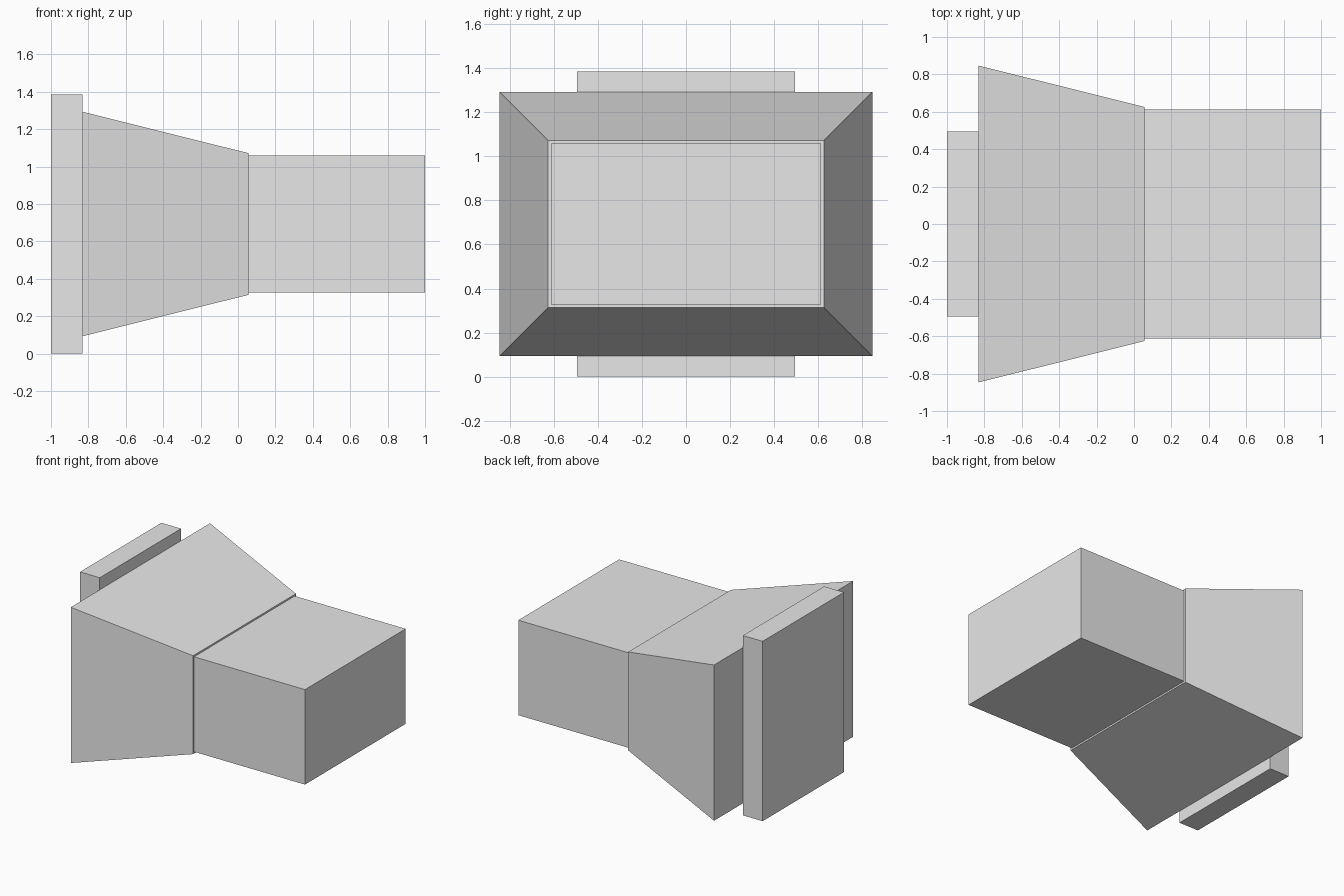
import bpy
import bmesh

cube = bpy.data.objects.get("Cube")
if cube:
    bpy.data.objects.remove(cube)

MID_Z = 0.693

grey = bpy.data.materials.new("light_grey")
grey.use_nodes = True
colour = (0.8, 0.8, 0.8, 1)
grey.diffuse_color = colour
grey.node_tree.nodes["Principled BSDF"].inputs["Base Color"].default_value = colour


def tapered_block(name, start, end):
    """Block along x; each end is (x, half width, half height)."""
    bm = bmesh.new()
    bmesh.ops.create_cube(bm, size=2)
    for v in bm.verts:
        x, half_y, half_z = start if v.co.x < 0 else end
        v.co = (x, v.co.y * half_y, MID_Z + v.co.z * half_z)
    mesh = bpy.data.meshes.new(name)
    bm.to_mesh(mesh)
    bm.free()
    mesh.materials.append(grey)
    obj = bpy.data.objects.new(name, mesh)
    bpy.context.collection.objects.link(obj)


# Upright plate, flared middle and straight block
tapered_block("end_plate", (-1, 0.495, MID_Z), (-0.832, 0.495, MID_Z))
tapered_block("flared_body", (-0.832, 0.847, 0.6), (0.055, 0.626, 0.379))
tapered_block("straight_block", (0.055, 0.613, 0.366), (1, 0.613, 0.366))
